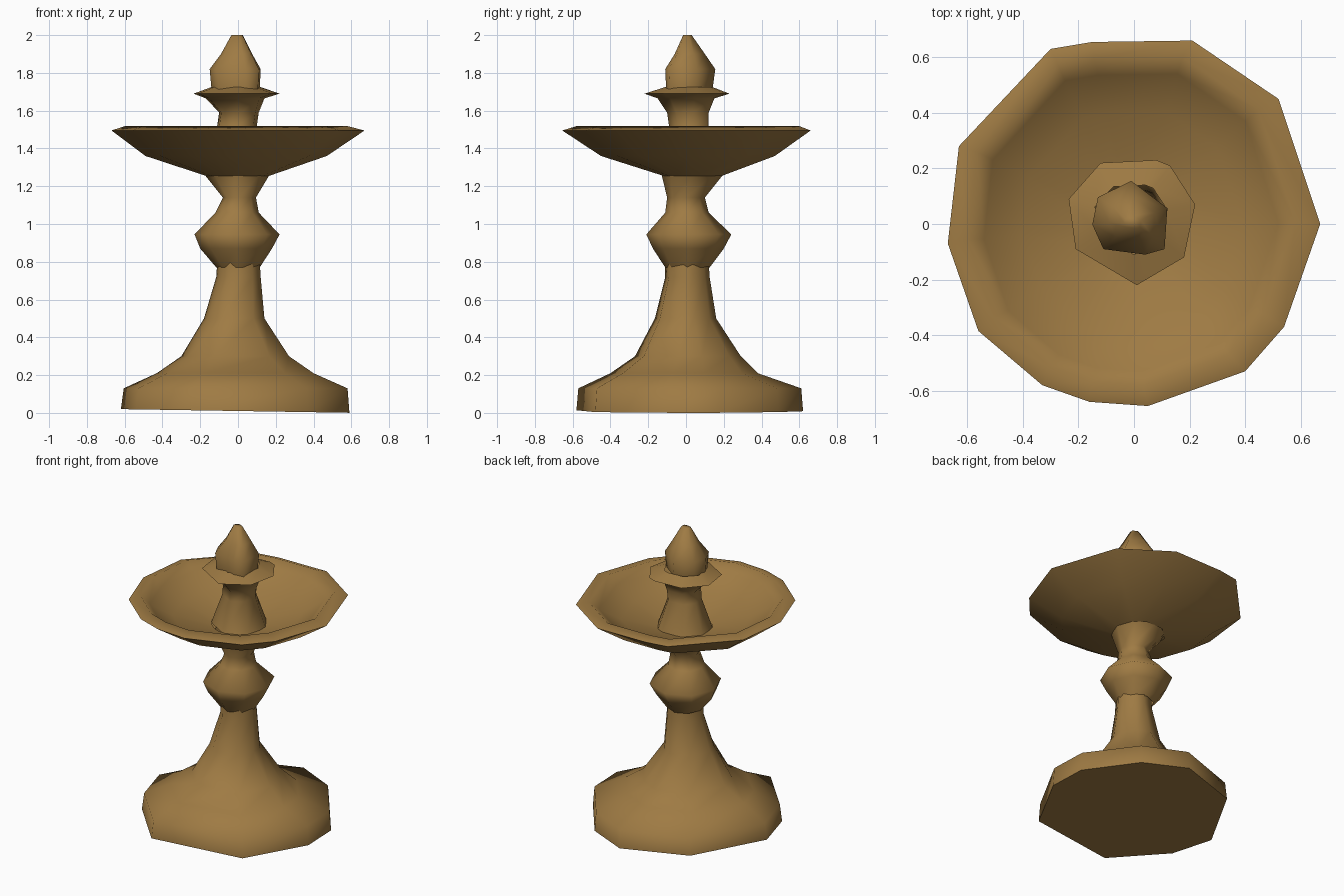
import bpy, bmesh, math

bronze = bpy.data.materials.new("bronze")
bronze.diffuse_color = (0.345, 0.197, 0.057, 1)


def loft(name, outline, rings, cap_bottom=False, cap_top=False):
    """Stretch an outline into each ring's box (x0, x1, y0, y1, z) and skin the rings."""
    xs, ys = [p[0] for p in outline], [p[1] for p in outline]
    ax, bx, ay, by = min(xs), max(xs), min(ys), max(ys)
    bm = bmesh.new()
    loops = []
    for x0, x1, y0, y1, z in rings:
        loops.append([bm.verts.new((x0 + (x1 - x0) * (x - ax) / (bx - ax),
                                    y0 + (y1 - y0) * (y - ay) / (by - ay), z))
                      for x, y in outline])
    n = len(outline)
    for a, b in zip(loops, loops[1:]):
        for i in range(n):
            j = (i + 1) % n
            bm.faces.new((a[i], a[j], b[j], b[i]))
    if cap_bottom:
        bm.faces.new(loops[0][::-1])
    if cap_top:
        bm.faces.new(loops[-1])
    me = bpy.data.meshes.new(name)
    bm.to_mesh(me)
    bm.free()
    me.materials.append(bronze)
    ob = bpy.data.objects.new(name, me)
    bpy.context.collection.objects.link(ob)
    bpy.ops.object.select_all(action='DESELECT')
    ob.select_set(True)
    bpy.context.view_layer.objects.active = ob
    bpy.ops.object.shade_smooth_by_angle(angle=math.radians(78))
    return ob


# Uneven hand-cut outlines, counter-clockwise
foot_outline = [(.59, -.08), (.58, .18), (.35, .49), (.07, .62), (-.36, .47),
                (-.62, .01), (-.54, -.27), (-.25, -.58), (.37, -.48)]
bowl_outline = [(.67, 0), (.52, .45), (.21, .66), (-.15, .655), (-.30, .63),
                (-.63, .28), (-.67, -.07), (-.56, -.385), (-.33, -.58),
                (-.16, -.64), (.05, -.655), (.40, -.53), (.54, -.37)]
collar_outline = [(.22, .07), (.13, .21), (.08, .23), (-.12, .22),
                  (-.235, .09), (-.21, -.09), (.01, -.22), (.18, -.12)]
finial_outline = [(.12, .06), (-.01, .16), (-.13, .10), (-.15, 0),
                  (-.11, -.09), (.04, -.11), (.11, -.09)]
knob_outline = [(math.cos(i * math.tau / 8), math.sin(i * math.tau / 8)) for i in range(8)]

# Foot with flared stem
foot = loft("foot_and_stem", foot_outline, [
    (-.62, .59, -.58, .62, .01), (-.605, .58, -.57, .61, .13),
    (-.43, .40, -.40, .38, .21), (-.30, .27, -.27, .29, .30),
    (-.18, .14, -.165, .16, .50), (-.115, .12, -.11, .125, .72),
    (-.11, .115, -.11, .12, .80)], cap_bottom=True)
for v in foot.data.vertices:          # the underside dips slightly to one side
    if v.co.z < .05:
        v.co.z = .01 - .016 * v.co.x

# Turned knob between stem and bowl
loft("knob", knob_outline, [
    (-.115, .115, -.11, .125, .77), (-.20, .18, -.175, .20, .87),
    (-.23, .22, -.21, .24, .945), (-.12, .11, -.11, .12, 1.06),
    (-.08, .095, -.10, .10, 1.14), (-.18, .17, -.13, .20, 1.265)])

# Wide bowl: underside, lip and hollow inside
loft("bowl", bowl_outline, [
    (-.17, .165, -.12, .19, 1.255), (-.49, .47, -.45, .47, 1.36),
    (-.67, .67, -.655, .66, 1.495), (-.60, .58, -.58, .60, 1.518),
    (-.54, .52, -.53, .54, 1.465), (-.40, .39, -.39, .40, 1.385),
    (-.17, .16, -.15, .17, 1.325)])

# Neck rising out of the bowl, ending in a thin collar
loft("neck_and_collar", collar_outline, [
    (-.18, .17, -.16, .18, 1.32), (-.11, .10, -.09, .12, 1.52),
    (-.10, .11, -.10, .12, 1.59), (-.17, .14, -.15, .15, 1.665),
    (-.235, .22, -.22, .23, 1.69), (-.14, .12, -.11, .14, 1.725)])

# Pointed finial
loft("finial", finial_outline, [
    (-.14, .115, -.105, .14, 1.71), (-.15, .12, -.11, .155, 1.82),
    (-.09, .075, -.06, .10, 1.90), (-.035, .025, -.015, .03, 2.0)], cap_top=True)
